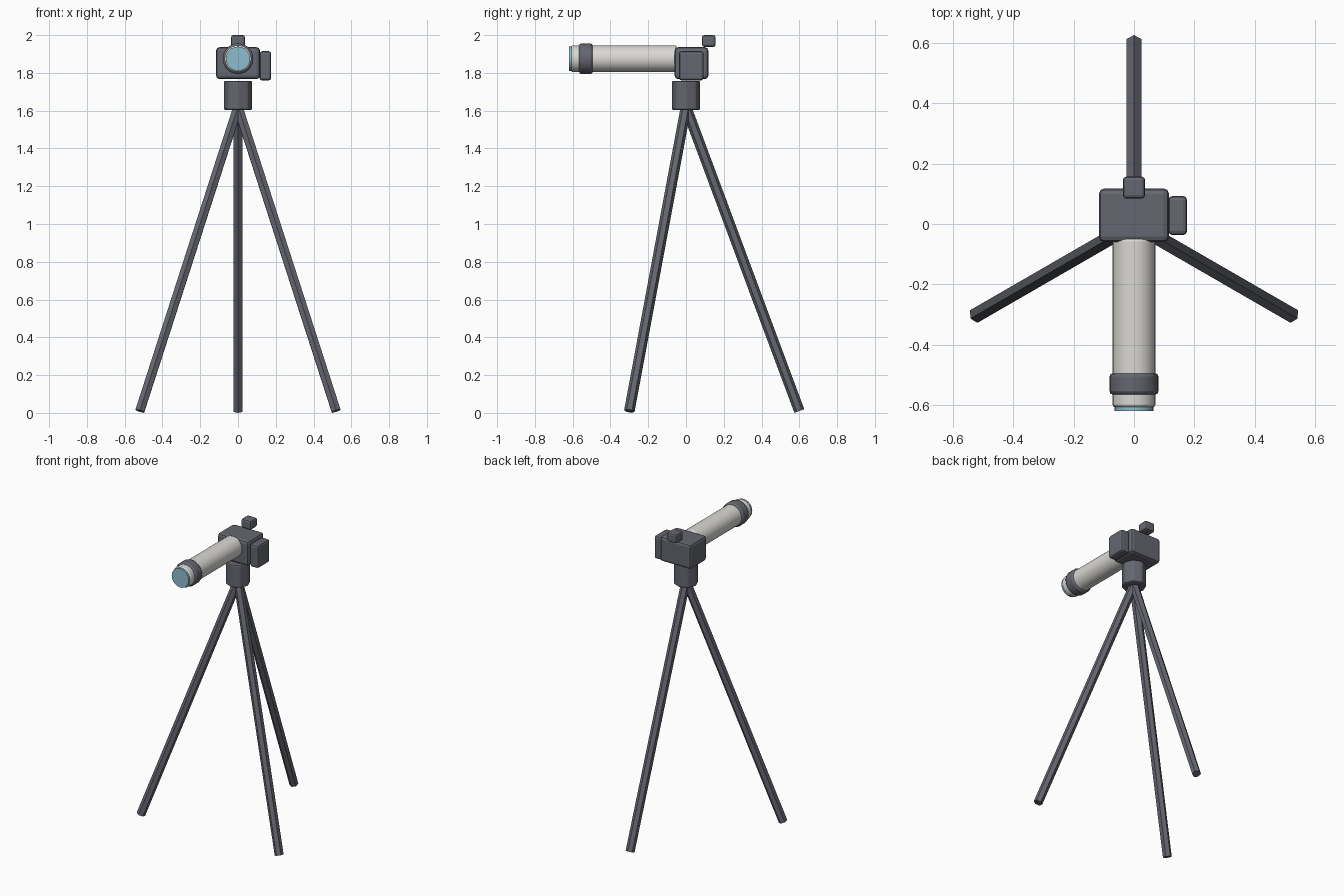
import bpy
import math
from mathutils import Matrix, Vector

if "Cube" in bpy.data.objects:
    bpy.data.objects.remove(bpy.data.objects["Cube"])


def material(name, rgb):
    mat = bpy.data.materials.new(name)
    mat.diffuse_color = (*rgb, 1)
    mat.use_nodes = True
    mat.node_tree.nodes["Principled BSDF"].inputs["Base Color"].default_value = mat.diffuse_color
    return mat


DARK = material("dark_grey", (0.13, 0.135, 0.16))
PALE = material("pale_grey", (0.70, 0.69, 0.66))
GLASS = material("blue_glass", (0.27, 0.50, 0.62))


def finish(name, mat, bevel=0, segments=2):
    ob = bpy.context.object
    ob.name = name
    ob.data.materials.append(mat)
    if bevel:
        mod = ob.modifiers.new("bevel", 'BEVEL')
        mod.width = bevel
        mod.segments = segments
        mod.limit_method = 'ANGLE'
        mod.angle_limit = math.radians(30)
    return ob


def box(name, low, high, bevel):
    low, high = Vector(low), Vector(high)
    bpy.ops.mesh.primitive_cube_add(size=1, location=(low + high) / 2)
    bpy.context.object.scale = high - low
    bpy.ops.object.transform_apply(location=False, rotation=False, scale=True)
    return finish(name, DARK, bevel)


def barrel(name, y0, y1, radius, mat, bevel):
    # round part lying along y at lens height
    bpy.ops.mesh.primitive_cylinder_add(
        vertices=32, radius=radius, depth=abs(y1 - y0),
        location=(0, (y0 + y1) / 2, 1.875), rotation=(math.pi / 2, 0, 0))
    bpy.ops.object.shade_smooth_by_angle()
    return finish(name, mat, bevel)


# Tripod legs: six-sided rods with one edge facing outward
top, foot = Vector((0, 0, 1.62)), Vector((0, 0.6, 0.01))
length = (top - foot).length
tilt = math.atan2(foot.y, top.z - foot.z)
for i, name in enumerate(("back_leg", "front_left_leg", "front_right_leg")):
    bpy.ops.mesh.primitive_cylinder_add(vertices=6, radius=0.028, depth=length)
    leg = finish(name, DARK)
    leg.matrix_world = (Matrix.Rotation(i * math.tau / 3, 4, 'Z')
                        @ Matrix.Translation((top + foot) / 2)
                        @ Matrix.Rotation(tilt, 4, 'X')
                        @ Matrix.Rotation(0, 4, 'Z'))

# Eight-sided tripod head
bpy.ops.mesh.primitive_cylinder_add(vertices=8, radius=0.077, depth=0.155,
                                    location=(0, 0, 1.6805))
finish("tripod_head", DARK, 0.01)

# Camera body, side grip and viewfinder
box("camera_body", (-0.116, -0.06, 1.767), (0.116, 0.118, 1.936), 0.018)
box("side_grip", (0.114, -0.037, 1.76), (0.176, 0.093, 1.915), 0.014)
box("viewfinder", (-0.037, 0.084, 1.938), (0.037, 0.157, 2.0), 0.012)

# Long lens
barrel("lens_barrel", -0.05, -0.607, 0.071, PALE, 0.008)
barrel("focus_ring", -0.494, -0.566, 0.081, DARK, 0.012)
barrel("front_glass", -0.6, -0.62, 0.064, GLASS, 0)
